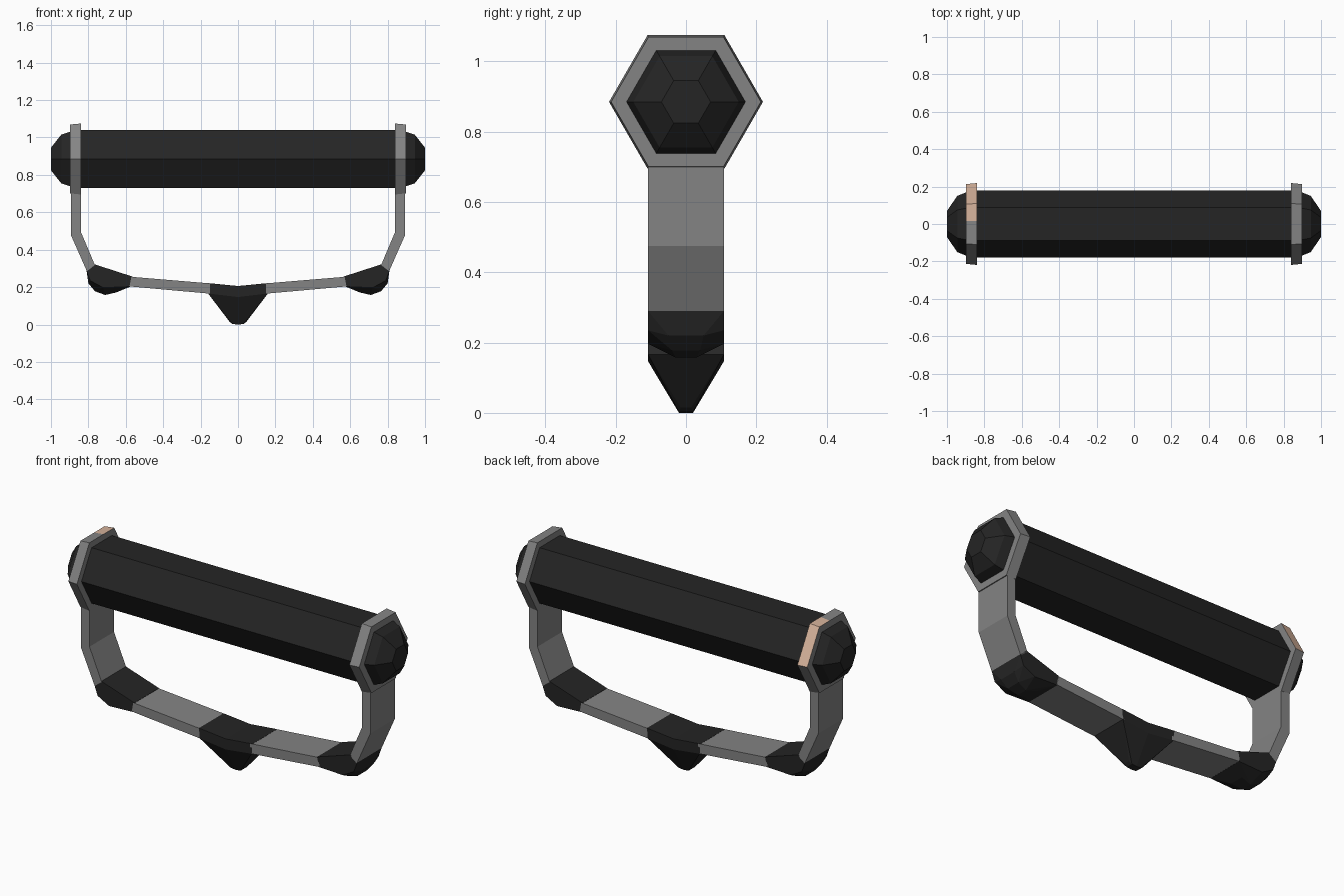
import bpy, bmesh, math
from mathutils import Vector

if "Cube" in bpy.data.objects:
    bpy.data.objects.remove(bpy.data.objects["Cube"])


def material(name, rgb):
    m = bpy.data.materials.new(name)
    m.diffuse_color = (*rgb, 1)
    m.use_nodes = True
    m.node_tree.nodes["Principled BSDF"].inputs["Base Color"].default_value = m.diffuse_color
    return m


BLACK = material("black rubber", (0.018, 0.018, 0.018))
GREY = material("grey metal", (0.23, 0.23, 0.23))
TAN = material("tan patch", (0.68, 0.45, 0.33))
AXIS_Z = 0.885   # height of the grip axis
W = 0.108        # half width of the guard strap


def finish(bm, name, mats, mirror=False):
    bmesh.ops.recalc_face_normals(bm, faces=bm.faces)
    me = bpy.data.meshes.new(name)
    bm.to_mesh(me)
    bm.free()
    for m in mats:
        me.materials.append(m)
    ob = bpy.data.objects.new(name, me)
    bpy.context.collection.objects.link(ob)
    if mirror:
        ob.modifiers.new("mirror", 'MIRROR').use_axis[0] = True
    return ob


def hex_loft(stations):
    """Hexagonal body along x from (x, radius) stations, closed at both ends."""
    bm = bmesh.new()
    rings = []
    for x, r in stations:
        rings.append([bm.verts.new((x, r * math.cos(i * math.pi / 3),
                                    AXIS_Z + r * math.sin(i * math.pi / 3))) for i in range(6)])
    for a, b in zip(rings, rings[1:]):
        for i in range(6):
            j = (i + 1) % 6
            bm.faces.new((a[i], a[j], b[j], b[i]))
    bm.faces.new(rings[0])
    bm.faces.new(rings[-1])
    return bm


def strap(profile):
    """Side profile (x, z) extruded across the strap width."""
    bm = bmesh.new()
    f = bm.faces.new([bm.verts.new((x, -W, z)) for x, z in profile])
    r = bmesh.ops.extrude_face_region(bm, geom=[f])
    bmesh.ops.translate(bm, vec=(0, 2 * W, 0),
                        verts=[v for v in r["geom"] if isinstance(v, bmesh.types.BMVert)])
    return bm


def hull(points):
    """Convex solid from (x, y, z) points repeated on both sides of y = 0."""
    bm = bmesh.new()
    for x, y, z in points:
        for s in (-1, 1):
            bm.verts.new((x, s * y, z))
    r = bmesh.ops.convex_hull(bm, input=bm.verts)
    loose = [v for v in bm.verts if not v.link_faces]
    bmesh.ops.delete(bm, geom=loose, context='VERTS')
    bmesh.ops.dissolve_limit(bm, angle_limit=0.02, verts=bm.verts, edges=bm.edges)
    return bm


# Grip and end caps
finish(hex_loft([(-0.85, 0.179), (0.85, 0.179)]), "grip", [BLACK])
finish(hex_loft([(0.885, 0.174), (0.945, 0.150), (1.0, 0.070)]), "end_cap", [BLACK], True)

# Collars; the left one carries a tan patch on its upper rear rim
for side, name in ((1, "right_collar"), (-1, "left_collar")):
    bm = hex_loft([(side * 0.84, 0.219), (side * 0.897, 0.213)])
    if side < 0:
        bmesh.ops.bisect_plane(bm, geom=bm.verts[:] + bm.edges[:] + bm.faces[:],
                               plane_co=(0, 0.015, 0), plane_no=(0, 1, 0))
        bm.normal_update()
        for f in bm.faces:
            c = f.calc_center_median()
            if abs(f.normal.x) < 0.5 and c.y > 0.015 and c.z > AXIS_Z + 0.02:
                f.material_index = 1
    finish(bm, name, [GREY, TAN])

# Guard straps: upright arms and lower bars
finish(strap([(0.84, 0.72), (0.892, 0.72), (0.892, 0.475), (0.808, 0.285),
              (0.765, 0.318), (0.84, 0.495)]), "guard_arm", [GREY], True)
finish(strap([(0.15, 0.220), (0.15, 0.165), (0.58, 0.204), (0.57, 0.255)]),
       "guard_bar", [GREY], True)

# Black corner bumpers, bulging below the strap
finish(hull([(0.77, W, 0.323), (0.81, W, 0.29), (0.79, W, 0.235), (0.72, W, 0.197),
             (0.575, W, 0.203), (0.563, W, 0.256),
             (0.80, 0.05, 0.22), (0.765, 0.04, 0.178), (0.71, 0.03, 0.158),
             (0.65, 0.04, 0.172)]), "corner_bumper", [BLACK], True)

# Central pointed stud, built as a half and mirrored
bm = hull([(0, W, 0.206), (0.165, W, 0.222), (0.16, W, 0.166), (0, W, 0.147),
           (0, 0.08, 0.103), (0, 0.02, 0.0), (0.03, 0.02, 0.003), (0.045, 0.015, 0.015)])
bm.normal_update()
inner = [f for f in bm.faces if all(abs(v.co.x) < 1e-5 for v in f.verts)]
bmesh.ops.delete(bm, geom=inner, context='FACES')
finish(bm, "centre_stud", [BLACK], True)
